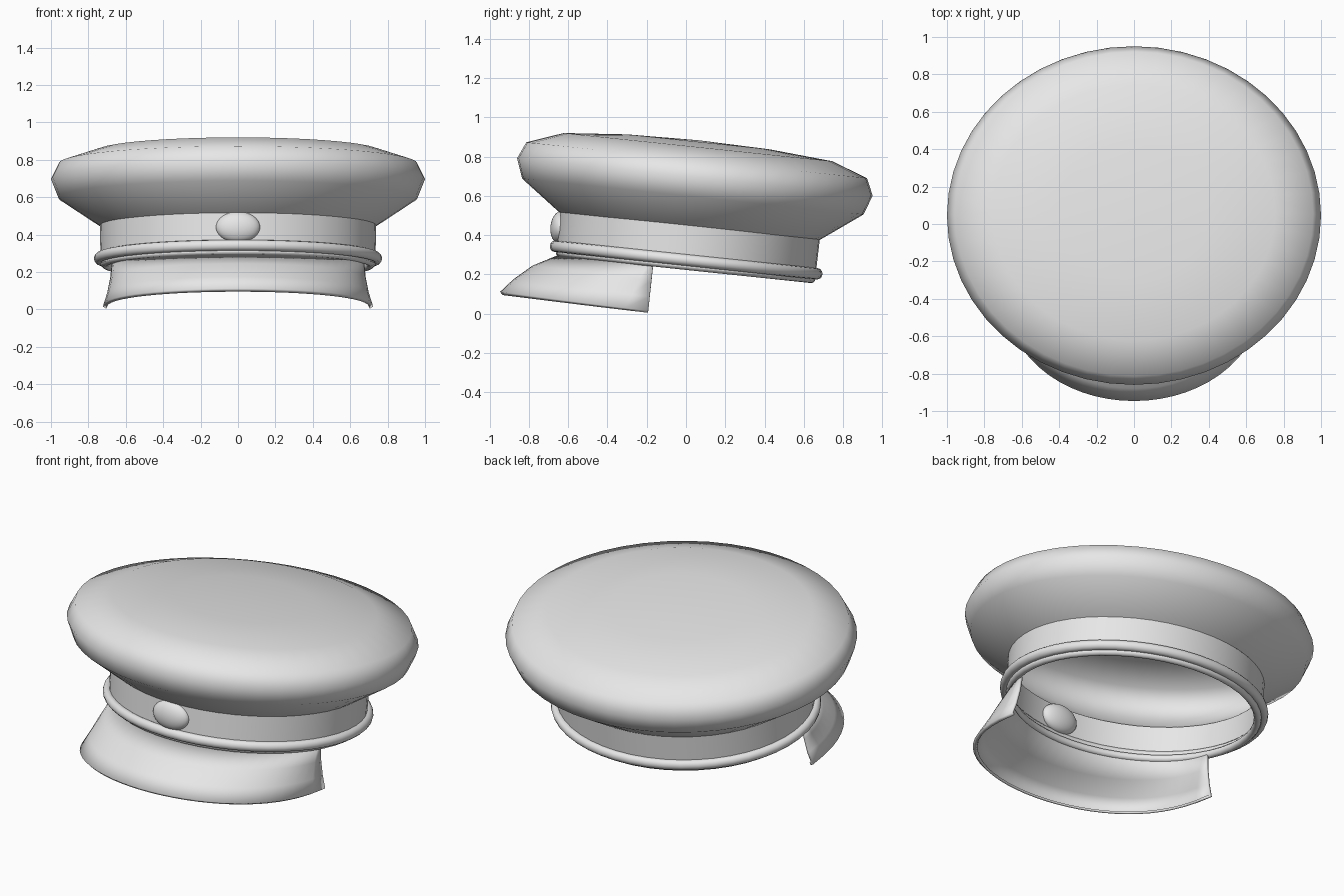
import bpy, bmesh, math
from mathutils import Matrix, Vector

if "Cube" in bpy.data.objects:
    bpy.data.objects.remove(bpy.data.objects["Cube"], do_unlink=True)

# One pale grey for the whole cap
grey = bpy.data.materials.new("pale_grey")
grey.use_nodes = True
grey.diffuse_color = (0.8, 0.8, 0.8, 1)
grey.node_tree.nodes["Principled BSDF"].inputs["Base Color"].default_value = (0.8, 0.8, 0.8, 1)

# The cap sits tipped back: all parts are modelled upright, then tilted
TILT = Matrix.Translation((0, -0.028, 0)) @ Matrix.Rotation(math.radians(-6), 4, 'X')


def finish(bm, name):
    bm.transform(TILT)
    mesh = bpy.data.meshes.new(name)
    bm.to_mesh(mesh)
    bm.free()
    mesh.materials.append(grey)
    mesh.shade_smooth()
    obj = bpy.data.objects.new(name, mesh)
    bpy.context.collection.objects.link(obj)
    return obj


def skin(bm, rows, wrap=False, close=False):
    """Join rows of points, listed bottom to top, with quads."""
    grid = [[bm.verts.new(p) for p in row] for row in rows]
    pairs = list(zip(grid, grid[1:]))
    if close:
        pairs.append((grid[-1], grid[0]))
    for low, high in pairs:
        count = len(low)
        for i in range(count if wrap else count - 1):
            j = (i + 1) % count
            bm.faces.new((low[i], low[j], high[j], high[i]))
    return grid


def lathe(name, profile, depth, close=False, cap=None, segments=48):
    """Spin a (radius, height) profile into an oval; depth scales y."""
    bm = bmesh.new()
    angles = [2 * math.pi * i / segments for i in range(segments)]
    rows = [[Vector((r * math.cos(a), r * depth * math.sin(a), h)) for a in angles]
            for r, h in profile]
    grid = skin(bm, rows, wrap=True, close=close)
    if cap is not None:
        top = bm.verts.new((0, 0, cap))
        for i, v in enumerate(grid[-1]):
            bm.faces.new((v, grid[-1][(i + 1) % segments], top))
    return finish(bm, name)


def piping(name, radius, height, thick):
    circle = [2 * math.pi * i / 12 for i in range(12)]
    profile = [(radius + thick * math.cos(a), height + thick * math.sin(a)) for a in circle]
    return lathe(name, profile, 0.905, close=True)


# Puffed crown, open underneath
lathe("crown", [(0.735, 0.45), (0.96, 0.60), (1.0, 0.70), (0.958, 0.786),
                (0.755, 0.853), (0.4, 0.88)], 0.91, cap=0.888)

# Head band and the two rolls of piping at its lower edge
lathe("band", [(0.735, 0.24), (0.738, 0.452)], 0.902)
piping("upper_piping", 0.742, 0.275, 0.029)
piping("lower_piping", 0.712, 0.247, 0.022)

# Visor: each row is half width, front depth, roundness, side height, front height
BACK = -0.165
visor_rows = [(0.705, 0.745, 0.8, -0.012, 0.0), (0.722, 0.76, 0.8, -0.002, 0.015),
              (0.700, 0.70, 0.88, 0.07, 0.085), (0.683, 0.61, 1.0, 0.155, 0.165),
              (0.675, 0.48, 1.25, 0.235, 0.235)]
rows = []
for width, front, power, side_h, front_h in visor_rows:
    row = []
    for i in range(33):
        t = math.pi * (i / 32 - 0.5)
        c = max(math.cos(t), 0.0)
        row.append((width * math.sin(t), BACK - front * c ** power,
                    side_h + (front_h - side_h) * c))
    rows.append(row)
bm = bmesh.new()
skin(bm, rows)
visor = finish(bm, "visor")
shell = visor.modifiers.new("thickness", 'SOLIDIFY')
shell.thickness = 0.015
shell.offset = -1

# Oval button on the front of the band
bm = bmesh.new()
bmesh.ops.create_uvsphere(bm, u_segments=32, v_segments=16, radius=1)
bm.transform(Matrix.Translation((0, -0.655, 0.374)) @ Matrix.Diagonal((0.118, 0.05, 0.083, 1)))
finish(bm, "front_button")
